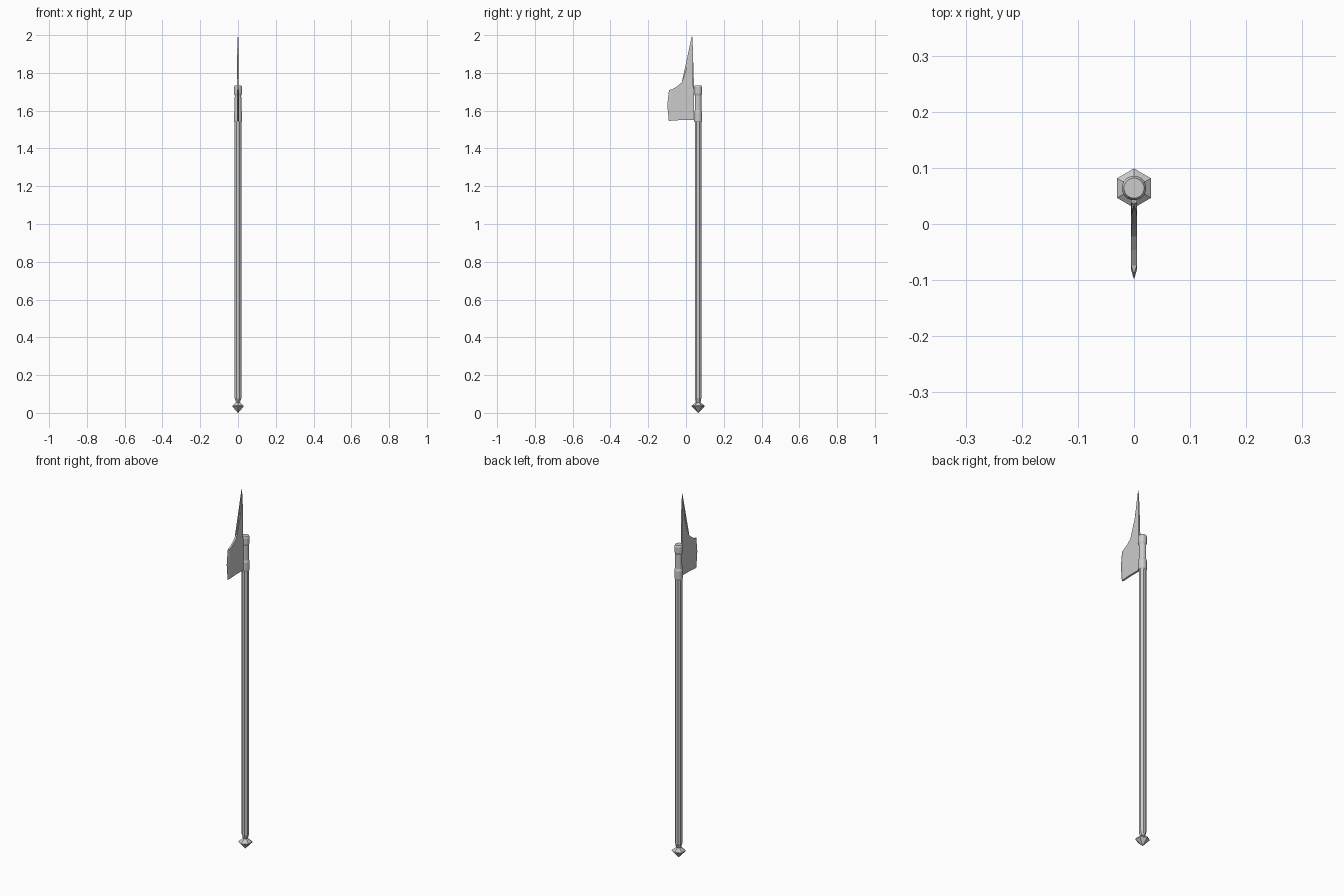
import bpy, bmesh
from math import pi, sin, cos

if "Cube" in bpy.data.objects:
    bpy.data.objects.remove(bpy.data.objects["Cube"])

CY = 0.064  # pole axis in y


def make_object(name, bm):
    bmesh.ops.recalc_face_normals(bm, faces=bm.faces[:])
    mesh = bpy.data.meshes.new(name)
    bm.to_mesh(mesh)
    bm.free()
    ob = bpy.data.objects.new(name, mesh)
    bpy.context.collection.objects.link(ob)
    return ob


def turned(name, profile, sides, phase):
    """Faceted solid of revolution from (radius, z) pairs about the pole axis."""
    bm = bmesh.new()
    rings = []
    for r, z in profile:
        rings.append([bm.verts.new((r * cos(phase + 2 * pi * i / sides),
                                    CY + r * sin(phase + 2 * pi * i / sides), z))
                      for i in range(sides)])
    for a, b in zip(rings, rings[1:]):
        for i in range(sides):
            j = (i + 1) % sides
            bm.faces.new((a[i], a[j], b[j], b[i]))
    bm.faces.new(rings[0])
    bm.faces.new(rings[-1])
    return make_object(name, bm)


# Octagonal wooden pole, tapered at the foot
turned("pole", [(0.013, 0.06), (0.019, 0.078), (0.019, 1.56)], 8, pi / 8)

# Hexagonal pointed butt spike with its neck
turned("butt_spike", [(0.001, 0.0), (0.035, 0.034), (0.035, 0.038),
                      (0.012, 0.055), (0.015, 0.062), (0.015, 0.07)], 6, pi / 2)

# Socket: lower collar, narrow waist and rounded top cap
turned("head_socket", [(0.019, 1.54), (0.022, 1.546), (0.022, 1.59), (0.018, 1.602),
                       (0.0175, 1.68), (0.022, 1.692), (0.022, 1.724),
                       (0.018, 1.732)], 16, pi / 16)

# Axe blade: flat plate (y, z, half thickness) running up into the spike
T = 0.005
plate = [(0.043, 1.55, T), (-0.03, 1.55, T), (-0.076, 1.547, T),
         (-0.082, 1.63, T), (-0.074, 1.712, T), (-0.046, 1.73, T), (-0.022, 1.75, T),
         (-0.006, 1.775, T), (0.004, 1.81, T), (0.014, 1.86, T), (0.024, 1.935, 0.004),
         (0.032, 2.0, 0.0008), (0.035, 1.97, 0.002), (0.037, 1.9, 0.004), (0.038, 1.73, T),
         (0.043, 1.71, T), (0.043, 1.685, T), (0.036, 1.665, T), (0.034, 1.64, T),
         (0.036, 1.615, T), (0.043, 1.6, T)]
cutting_edge = [(-0.091, 1.545), (-0.099, 1.63), (-0.090, 1.71)]

bm = bmesh.new()
left = [bm.verts.new((-t, y, z)) for y, z, t in plate]
right = [bm.verts.new((t, y, z)) for y, z, t in plate]
edge = [bm.verts.new((0, y, z)) for y, z in cutting_edge]
n = len(plate)
for i in range(n):
    if i not in (2, 3):
        j = (i + 1) % n
        bm.faces.new((left[i], left[j], right[j], right[i]))
# sharpened bevel on the front
for side in (left, right):
    for k in (0, 1):
        bm.faces.new((side[2 + k], side[3 + k], edge[k + 1], edge[k]))
bm.faces.new((left[2], right[2], edge[0]))
bm.faces.new((left[4], right[4], edge[2]))
caps = [bm.faces.new(left), bm.faces.new(right)]
bmesh.ops.triangulate(bm, faces=caps)
make_object("axe_blade", bm)
